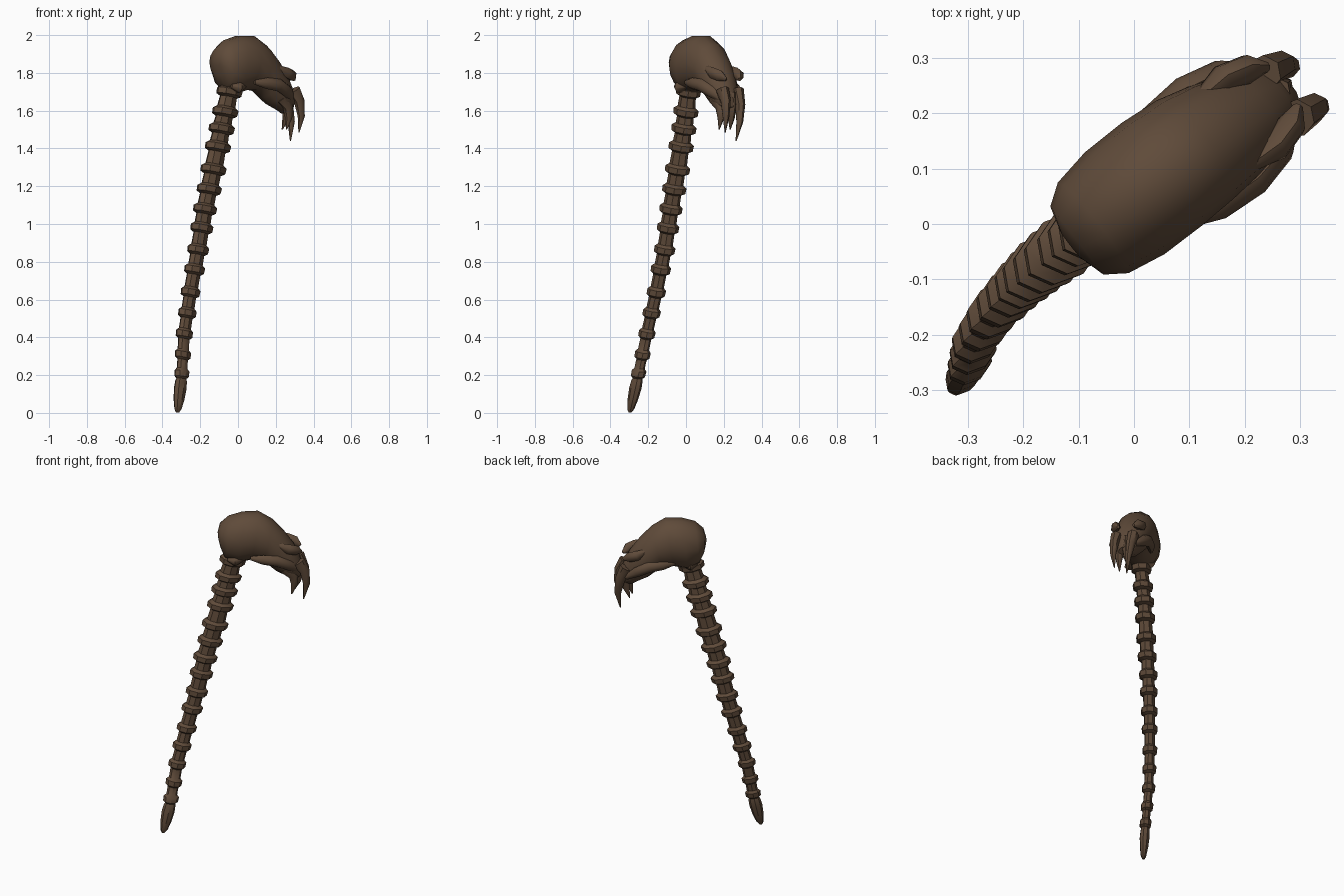
import bpy, bmesh, math
from mathutils import Vector

if "Cube" in bpy.data.objects:
    bpy.data.objects.remove(bpy.data.objects["Cube"])

mat = bpy.data.materials.new("dark brown")
mat.diffuse_color = (0.115, 0.07, 0.042, 1)
mat.use_nodes = True
mat.node_tree.nodes["Principled BSDF"].inputs["Base Color"].default_value = mat.diffuse_color

# Head direction frame: U points forward, V points to the creature's left
A = math.radians(38)
U = Vector((math.cos(A), math.sin(A), 0))
V = Vector((-math.sin(A), math.cos(A), 0))
Z = Vector((0, 0, 1))


def P(u, v, z):
    return U * u + V * v + Z * z


def loft(name, rings, angle=40):
    """Skin a list of equal-length point rings and cap both ends."""
    bm = bmesh.new()
    rows = [[bm.verts.new(p) for p in r] for r in rings]
    n = len(rows[0])
    for a, b in zip(rows, rows[1:]):
        for i in range(n):
            j = (i + 1) % n
            bm.faces.new((a[i], a[j], b[j], b[i]))
    bm.faces.new(rows[0][::-1])
    bm.faces.new(rows[-1])
    bmesh.ops.recalc_face_normals(bm, faces=bm.faces[:])
    me = bpy.data.meshes.new(name)
    bm.to_mesh(me)
    bm.free()
    ob = bpy.data.objects.new(name, me)
    bpy.context.collection.objects.link(ob)
    me.materials.append(mat)
    bpy.context.view_layer.objects.active = ob
    ob.select_set(True)
    bpy.ops.object.shade_smooth_by_angle(angle=math.radians(angle))
    ob.select_set(False)
    return ob


def ellipse(c, a, b, n):
    return [c + a * math.cos(2 * math.pi * i / n) + b * math.sin(2 * math.pi * i / n)
            for i in range(n)]


def lerp(table, z, k):
    for p, q in zip(table, table[1:]):
        if z <= q[0]:
            t = (z - p[0]) / (q[0] - p[0])
            return p[k] + (q[k] - p[k]) * t
    return table[-1][k]


# Spine: one swept form with a flared collar at every vertebra
path = [(0, -.32, -.297), (.2, -.298, -.253), (.42, -.285, -.207), (.65, -.25, -.155),
        (.87, -.21, -.112), (1.08, -.175, -.08), (1.29, -.13, -.045),
        (1.5, -.088, -.012), (1.7, -.045, .012), (1.85, -.02, .03)]
collars = [.21, .31, .42, .53, .64, .76, .865, .98, 1.08, 1.185, 1.29, 1.41, 1.505, 1.595, 1.70]
prof = [(0.002, .008), (.02, .019), (.07, .029), (.13, .034), (.17, .031)]
for z in collars:
    r = .04 + .029 * min(1, (z - .2) / 1.1)
    core = r * .67
    prof += [(z - .028, core * .98), (z - .017, r * .97), (z + .012, r), (z + .026, core * 1.05)]
prof.append((1.82, .06))
rings = []
for z, r in prof:
    c = Vector((lerp(path, z, 1), lerp(path, z, 2), z))
    tilt = 0.2 * min(1, z / .3)
    rings.append(ellipse(c, (U - Z * tilt) * r * 1.1, V * r * .86, 8))
loft("segmented_spine", rings, 35)

# Skull: stations given by top point, bottom point, half width and side offset
skull = [(-.115, 1.875, -.112, 1.835, .03, .04), (-.10, 1.93, -.10, 1.785, .078, .04),
         (-.05, 1.975, -.075, 1.72, .104, .04), (.03, 1.998, -.01, 1.685, .117, .04),
         (.12, 2.0, .07, 1.705, .118, .04), (.20, 1.95, .14, 1.705, .113, .038),
         (.27, 1.875, .185, 1.665, .103, .033), (.325, 1.80, .22, 1.635, .092, .028),
         (.36, 1.725, .26, 1.615, .078, .022), (.38, 1.66, .29, 1.60, .06, .02),
         (.38, 1.62, .31, 1.585, .035, .02)]
rings = []
for ut, zt, ub, zb, w, v in skull:
    t, b = P(ut, v, zt), P(ub, v, zb)
    rings.append(ellipse((t + b) / 2, V * w, (t - b) / 2, 14))
loft("skull", rings, 50)


def tube(name, pts, rads, n=7, flat=1.0):
    """Tapered bony tube through points in u, v, z."""
    p = [P(*q) for q in pts]
    rings = []
    for i, c in enumerate(p):
        t = (p[min(i + 1, len(p) - 1)] - p[max(i - 1, 0)]).normalized()
        a = t.cross(V).normalized()
        b = t.cross(a)
        rings.append(ellipse(c, a * rads[i], b * rads[i] * flat, n))
    return loft(name, rings, 50)


# Cheek and brow ridges on both sides
for side, s in (("left", 1), ("right", -1)):
    m = lambda v: .03 + s * v
    tube("cheek_" + side,
         [(.07, m(.085), 1.75), (.14, m(.10), 1.745), (.22, m(.103), 1.735),
          (.29, m(.088), 1.70), (.35, m(.05), 1.65)], [.012, .03, .034, .032, .015], 8, .8)
    tube("brow_" + side,
         [(.22, m(.075), 1.83), (.29, m(.078), 1.80), (.335, m(.065), 1.785),
          (.365, m(.045), 1.765)], [.012, .03, .03, .01], 7, .9)
    tube("neck_knob_" + side,
         [(-.06, m(.05), 1.73), (-.02, m(.06), 1.725), (.03, m(.05), 1.73)],
         [.012, .032, .012])

# Fangs hanging from the snout
fangs = {
    "fang_left": [(.35, .07, 1.71), (.385, .062, 1.63), (.397, .05, 1.54), (.382, .038, 1.44)],
    "fang_right": [(.35, -.03, 1.71), (.385, -.035, 1.65), (.394, -.04, 1.57), (.382, -.035, 1.485)],
    "fang_middle": [(.34, .03, 1.69), (.355, .03, 1.63), (.347, .032, 1.56), (.328, .04, 1.50)],
    "fang_back": [(.27, -.02, 1.67), (.32, -.02, 1.62), (.325, -.02, 1.56), (.31, -.02, 1.50)],
}
for name, pts in fangs.items():
    tube(name, pts, [.038, .03, .02, .003], 7, .9)
